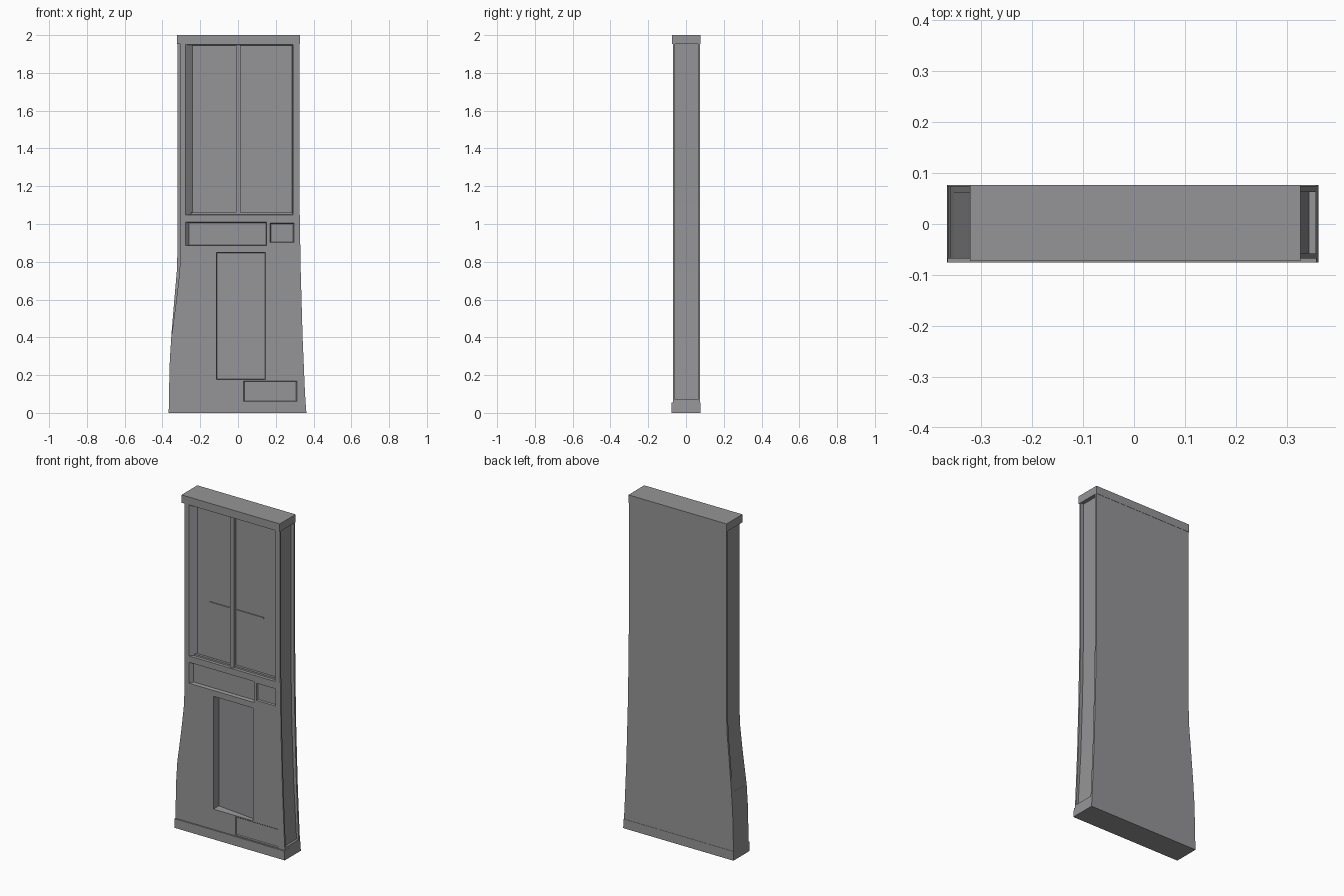
import bpy, bmesh

if "Cube" in bpy.data.objects:
    bpy.data.objects.remove(bpy.data.objects["Cube"])

grey = bpy.data.materials.new("mid grey")
grey.diffuse_color = (0.3, 0.3, 0.31, 1)
grey.use_nodes = True
grey.node_tree.nodes["Principled BSDF"].inputs["Base Color"].default_value = grey.diffuse_color

FRONT, BACK = -0.068, 0.075
# Side silhouettes as (x, z)
LEFT = [(-.32, 1.97), (-.32, .87), (-.324, .75), (-.337, .6), (-.352, .42),
        (-.361, .28), (-.365, .12), (-.366, .03)]
RIGHT = [(.325, 1.97), (.326, 1.1), (.332, .75), (.342, .4), (.354, .12), (.359, .03)]


def make(name, verts, faces):
    me = bpy.data.meshes.new(name)
    me.from_pydata(verts, [], faces)
    bm = bmesh.new()
    bm.from_mesh(me)
    bmesh.ops.recalc_face_normals(bm, faces=bm.faces)
    bm.to_mesh(me)
    bm.free()
    me.materials.append(grey)
    ob = bpy.data.objects.new(name, me)
    bpy.context.collection.objects.link(ob)
    return ob


def prism(name, pts, y0, y1):
    n = len(pts)
    v = [(x, y0, z) for x, z in pts] + [(x, y1, z) for x, z in pts]
    f = [list(range(n)), list(range(2 * n - 1, n - 1, -1))]
    f += [[i, (i + 1) % n, n + (i + 1) % n, n + i] for i in range(n)]
    return make(name, v, f)


def box(name, x0, x1, y0, y1, z0, z1):
    return prism(name, [(x0, z0), (x1, z0), (x1, z1), (x0, z1)], y0, y1)


def recess(x0, x1, z0, z1, dl, dr, slope=0.004, left_slope=None):
    """Front recess cutter: depth dl at left, dr at right, slanted walls."""
    ls = slope if left_slope is None else left_slope
    a, out = slope, 0.03
    v = [(x0, FRONT - out, z0), (x1, FRONT - out, z0), (x1, FRONT - out, z1), (x0, FRONT - out, z1),
         (x0, FRONT, z0), (x1, FRONT, z0), (x1, FRONT, z1), (x0, FRONT, z1),
         (x0 + ls, FRONT + dl, z0 + a), (x1 - a, FRONT + dr, z0 + a),
         (x1 - a, FRONT + dr, z1 - a), (x0 + ls, FRONT + dl, z1 - a)]
    f = [[0, 1, 2, 3], [8, 9, 10, 11]]
    for k in (0, 4):
        f += [[k + i, k + (i + 1) % 4, k + 4 + (i + 1) % 4, k + 4 + i] for i in range(4)]
    return make("cutter", v, f)


def cut(ob, cutters):
    for c in cutters:
        c.hide_render = True
        m = ob.modifiers.new("cut", 'BOOLEAN')
        m.operation, m.solver, m.object = 'DIFFERENCE', 'EXACT', c
    bpy.context.view_layer.update()
    dg = bpy.context.evaluated_depsgraph_get()
    me = bpy.data.meshes.new_from_object(ob.evaluated_get(dg))
    ob.modifiers.clear()
    ob.data = me
    for c in cutters:
        bpy.data.objects.remove(c)


# Flared door slab
door = prism("door_slab", LEFT + RIGHT[::-1], FRONT, BACK)

# Left edge rebate, fading out at the flare and open to the front
left_rebate = prism("cutter", [(-.305, 1.953), (-.305, .9), (-.309, .75), (-.326, .6), (-.353, .4),
                               (-.45, .38), (-.45, 1.953)], -.1, .062)
# Right edge channel between front and back lips
right_channel = prism("cutter", [(.305, 1.953), (.306, 1.1), (.312, .75), (.324, .4), (.343, .07),
                                 (.45, .07), (.45, 1.953)], -.058, .063)
cut(door, [
    left_rebate, right_channel,
    recess(-.277, .291, 1.048, 1.95, .03, .03, .004, .035),   # window
    recess(-.277, .152, .885, 1.01, .02, .02, .004, .018),    # middle panel
    recess(.17, .296, .902, 1.004, .008, .008),               # small panel
    recess(-.115, .146, .176, .85, .045, .015),               # lower panel
    recess(.03, .312, .06, .17, .005, .005),                  # shallow kick panel
])

# Window bars
box("window_mullion", -.011, .014, FRONT + .008, FRONT + .04, 1.045, 1.952)
box("window_crossbar", -.16, .2, FRONT + .024, FRONT + .04, 1.386, 1.394)
# Window sill ledge
box("window_sill", -.25, .292, FRONT + .015, FRONT + .04, 1.045, 1.06)

# Top cap and base strip
box("top_cap", -.322, .327, -.073, .0765, 1.953, 2.0)
prism("base_strip", [(-.367, 0), (.362, 0), (.358, .055), (-.366, .055)], -.0755, .0765)
